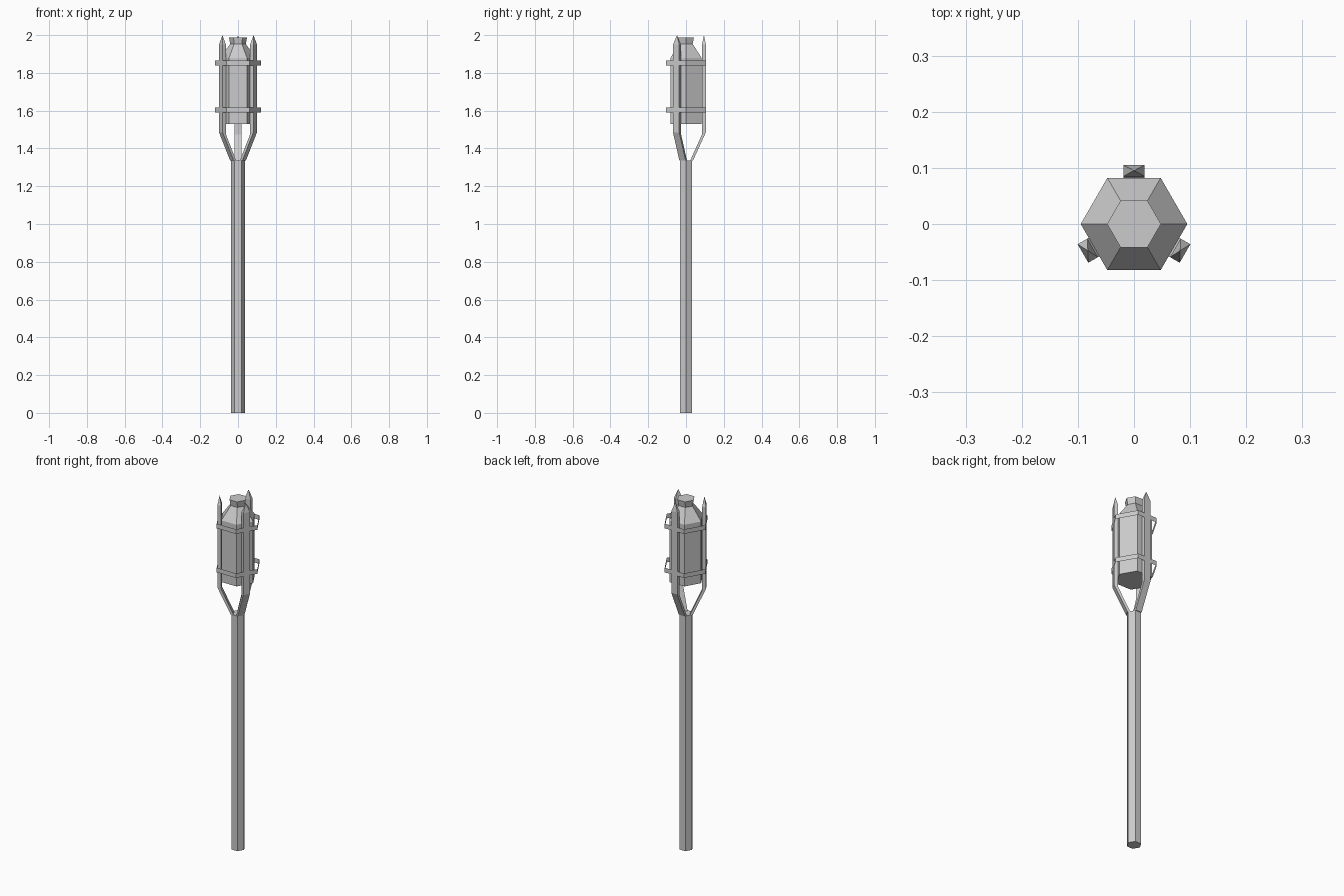
import bpy
import bmesh
from math import sin, cos, pi, radians

if "Cube" in bpy.data.objects:
    bpy.data.objects.remove(bpy.data.objects["Cube"], do_unlink=True)

SIDES = 6

# Single plain grey finish
grey = bpy.data.materials.new("plain_grey")
grey.use_nodes = True
colour = (0.6, 0.6, 0.6, 1)
grey.diffuse_color = colour
grey.node_tree.nodes["Principled BSDF"].inputs["Base Color"].default_value = colour


def finish(name, bm, solid=True):
    if solid:
        bmesh.ops.recalc_face_normals(bm, faces=bm.faces)
    mesh = bpy.data.meshes.new(name)
    bm.to_mesh(mesh)
    bm.free()
    mesh.materials.append(grey)
    obj = bpy.data.objects.new(name, mesh)
    bpy.context.collection.objects.link(obj)
    return obj


def bridge(bm, low, high):
    n = len(low)
    for i in range(n):
        j = (i + 1) % n
        bm.faces.new((low[i], low[j], high[j], high[i]))


def hex_lathe(name, profile, capped=True):
    """Stack hexagonal sections given as (corner radius, height)."""
    bm = bmesh.new()
    rings = [[bm.verts.new((r * cos(2 * pi * i / SIDES), r * sin(2 * pi * i / SIDES), z))
              for i in range(SIDES)] for r, z in profile]
    for low, high in zip(rings, rings[1:]):
        bridge(bm, low, high)
    if capped:
        bm.faces.new(rings[0][::-1])
        bm.faces.new(rings[-1])
    return finish(name, bm, capped)


def strut(name, angle):
    """Pointed flat bar that bends outward from the pole."""
    bm = bmesh.new()
    half = 0.019
    c, s = cos(angle), sin(angle)

    def point(radius, side, z):
        return bm.verts.new((radius * c - side * s, radius * s + side * c, z))

    # inner radius, outer radius, inner height, outer height
    sections = [(0.022, 0.037, 1.335, 1.335),
                (0.085, 0.105, 1.475, 1.485),
                (0.085, 0.105, 1.95, 1.95)]
    rings = [[point(a, -half, za), point(b, -half, zb),
              point(b, half, zb), point(a, half, za)] for a, b, za, zb in sections]
    for low, high in zip(rings, rings[1:]):
        bridge(bm, low, high)
    bm.faces.new(rings[0][::-1])
    tip = point(0.095, 0, 2.0)
    for i in range(4):
        bm.faces.new((rings[-1][i], rings[-1][(i + 1) % 4], tip))
    return finish(name, bm)


# Pole
hex_lathe("pole", [(0.038, 0), (0.038, 1.335)])

# Fuel canister with sloped shoulder and flared neck
hex_lathe("canister", [(0.095, 1.53), (0.095, 1.88), (0.041, 1.953), (0.048, 1.988)])

# Thin open bands around the struts
for name, z in (("lower_band", 1.59), ("upper_band", 1.84)):
    hex_lathe(name, [(0.121, z), (0.121, z + 0.026)], capped=False)

# Three holding struts
for name, degrees in (("back_strut", 90), ("right_strut", 210), ("left_strut", 330)):
    strut(name, radians(degrees))
